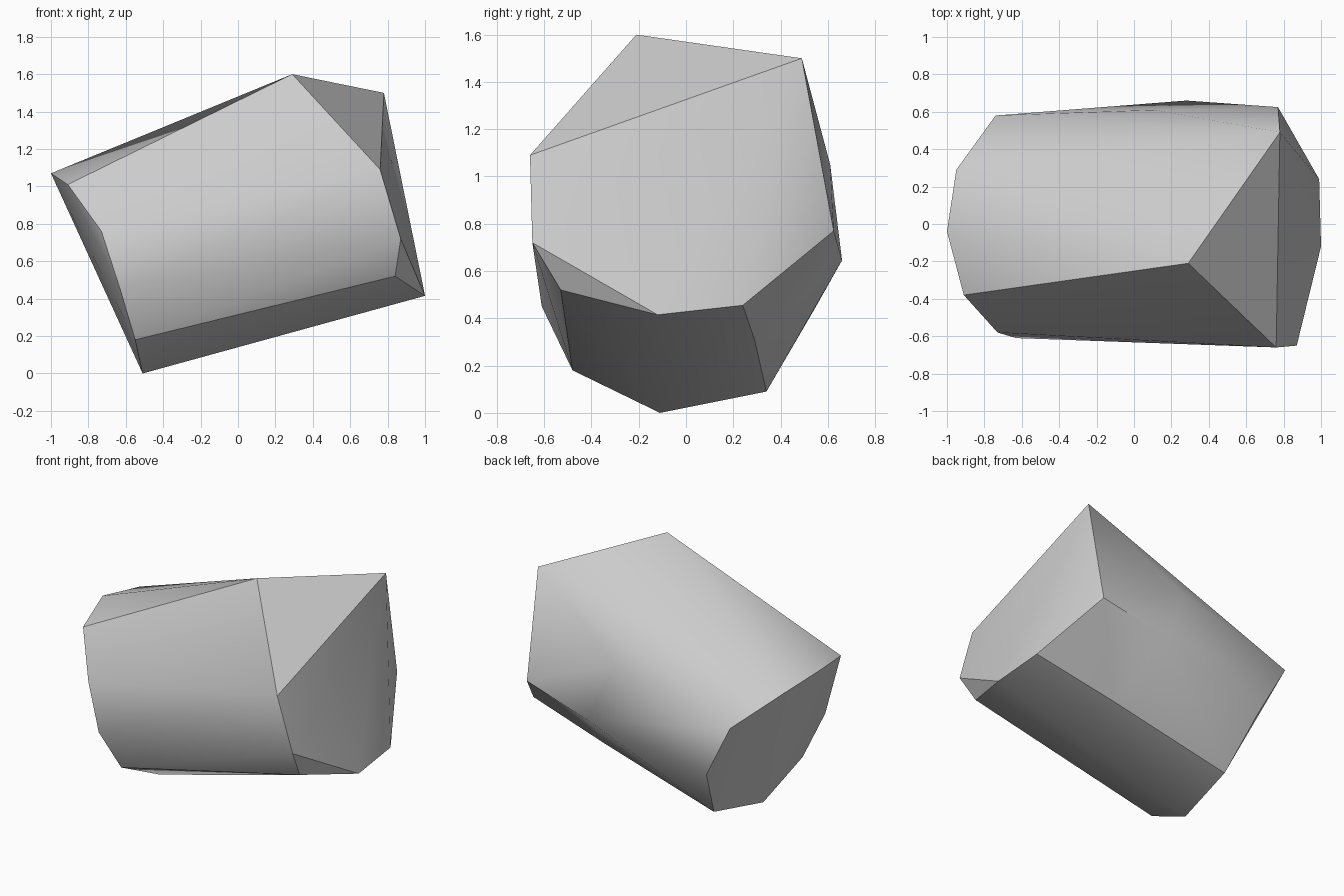
import bpy
import bmesh
from math import radians

default_cube = bpy.data.objects.get("Cube")
if default_cube:
    bpy.data.objects.remove(default_cube, do_unlink=True)

# Plain stone colour
stone_grey = bpy.data.materials.new("stone grey")
stone_grey.use_nodes = True
colour = (0.6, 0.6, 0.6, 1.0)
stone_grey.diffuse_color = colour
stone_grey.node_tree.nodes["Principled BSDF"].inputs["Base Color"].default_value = colour

# Corners around the low, blunt end
blunt_end = [
    (-1.0, -0.04, 1.07), (-0.91, -0.38, 1.01), (-0.73, -0.58, 0.76),
    (-0.63, -0.61, 0.45), (-0.55, -0.48, 0.18), (-0.51, -0.11, 0.0),
    (-0.45, 0.34, 0.09), (-0.54, 0.55, 0.45), (-0.74, 0.58, 0.83),
    (-0.95, 0.29, 1.02),
]

# Corners around the raised, chipped end
chipped_end = [
    (0.29, -0.21, 1.6), (0.78, 0.49, 1.5), (0.76, -0.66, 1.09),
    (0.87, -0.65, 0.72), (0.84, -0.53, 0.52), (1.0, -0.12, 0.415),
    (0.99, 0.24, 0.455), (0.77, 0.625, 0.77),
]

# Slight bulges along the back and underside
bulges = [(0.28, 0.66, 0.645), (0.11, 0.61, 1.05), (0.42, 0.29, 0.31)]


def build_rock(name, corners, material):
    """Wrap the corners in a convex shell and shade it with sharp creases."""
    bm = bmesh.new()
    for corner in corners:
        bm.verts.new(corner)
    hull = bmesh.ops.convex_hull(bm, input=bm.verts)
    inner = [v for v in hull["geom_interior"] if isinstance(v, bmesh.types.BMVert)]
    bmesh.ops.delete(bm, geom=inner, context="VERTS")
    bmesh.ops.recalc_face_normals(bm, faces=bm.faces)

    mesh = bpy.data.meshes.new(name)
    bm.to_mesh(mesh)
    bm.free()
    mesh.materials.append(material)
    rock = bpy.data.objects.new(name, mesh)
    bpy.context.collection.objects.link(rock)

    bpy.ops.object.select_all(action="DESELECT")
    rock.select_set(True)
    bpy.context.view_layer.objects.active = rock
    bpy.ops.object.shade_smooth_by_angle(angle=radians(30))
    return rock


build_rock("rock", blunt_end + chipped_end + bulges, stone_grey)
